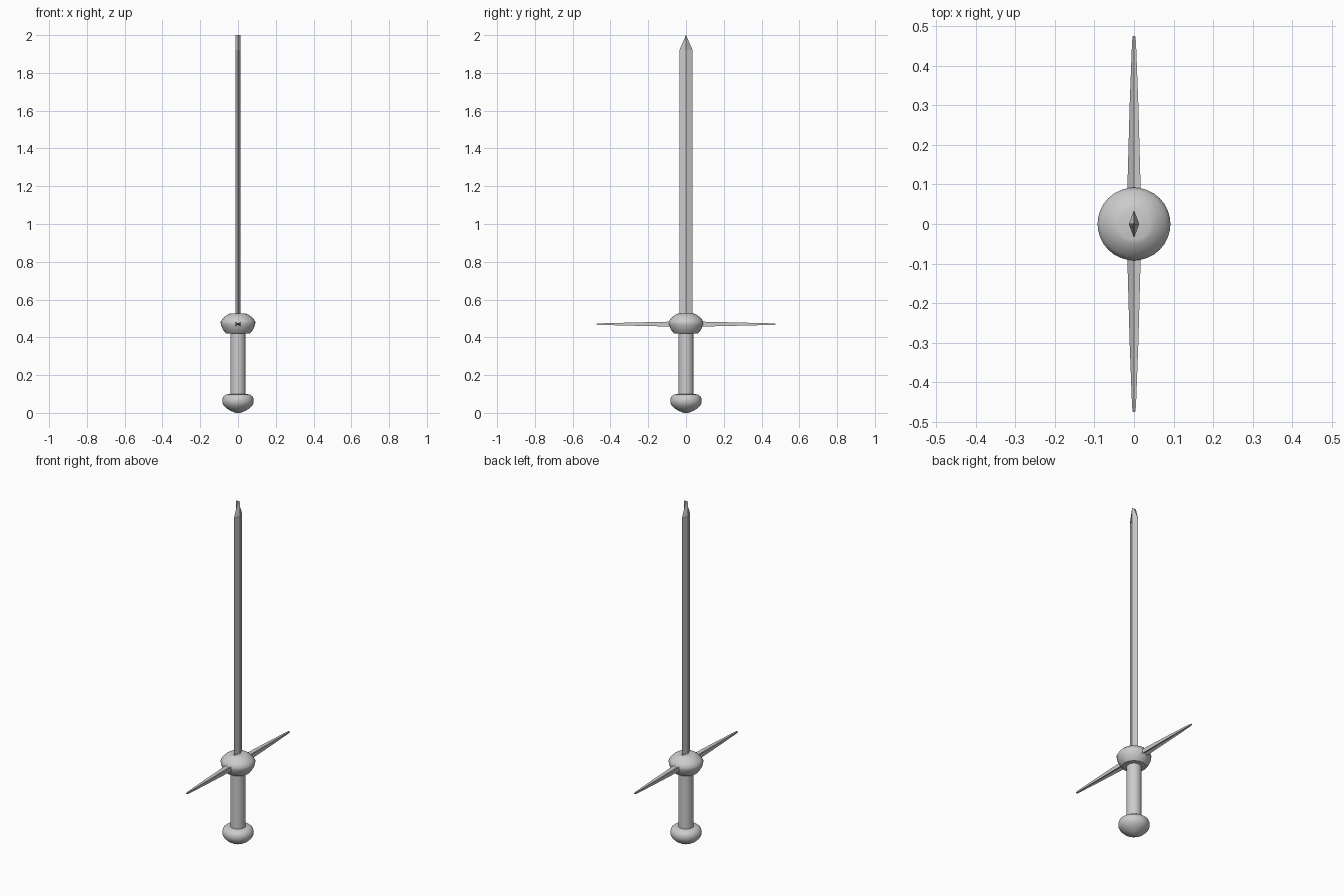
import bpy, bmesh, math

if "Cube" in bpy.data.objects:
    bpy.data.objects.remove(bpy.data.objects["Cube"])


def finish(name, bm, smooth):
    bmesh.ops.recalc_face_normals(bm, faces=bm.faces[:])
    mesh = bpy.data.meshes.new(name)
    bm.to_mesh(mesh)
    bm.free()
    obj = bpy.data.objects.new(name, mesh)
    bpy.context.collection.objects.link(obj)
    if smooth:
        bpy.ops.object.select_all(action='DESELECT')
        obj.select_set(True)
        bpy.context.view_layer.objects.active = obj
        bpy.ops.object.shade_smooth_by_angle(angle=math.radians(35))
    return obj


def loft(name, rings, smooth=False):
    """Skin a list of equal-length point rings and cap both ends."""
    bm = bmesh.new()
    loops = [[bm.verts.new(p) for p in ring] for ring in rings]
    n = len(loops[0])
    for a, b in zip(loops, loops[1:]):
        for i in range(n):
            j = (i + 1) % n
            bm.faces.new((a[i], a[j], b[j], b[i]))
    bm.faces.new(loops[0])
    bm.faces.new(loops[-1])
    bmesh.ops.remove_doubles(bm, verts=bm.verts[:], dist=1e-5)
    return finish(name, bm, smooth)


def lathe(name, profile, sides=32):
    rings = [[(r * math.cos(math.tau * i / sides), r * math.sin(math.tau * i / sides), z)
              for i in range(sides)] for r, z in profile]
    return loft(name, rings, True)


# Turned handle parts, given as (radius, height)
lathe("pommel", [(0.012, 0.0), (0.035, 0.009), (0.058, 0.022), (0.075, 0.039), (0.083, 0.055),
                 (0.083, 0.071), (0.078, 0.086), (0.064, 0.097), (0.045, 0.1)])
lathe("grip", [(0.04, 0.09), (0.04, 0.43)])
lathe("guard_hub", [(0.045, 0.419), (0.064, 0.421), (0.074, 0.432), (0.085, 0.452), (0.091, 0.468),
                    (0.092, 0.482), (0.083, 0.497), (0.066, 0.513), (0.05, 0.523), (0.04, 0.526)])


# Tapered cross guard with a shallow groove above and below
def guard_ring(y, w, h, z=0.47):
    return [(-w, y, z - h), (0, y, z - h * 0.35), (w, y, z - h),
            (w, y, z + h), (0, y, z + h * 0.35), (-w, y, z + h)]


half = [(0.475, 0.003, 0.003), (0.46, 0.005, 0.004), (0.3, 0.011, 0.008), (0.08, 0.017, 0.013)]
loft("cross_guard", [guard_ring(-y, w, h) for y, w, h in half]
     + [guard_ring(y, w, h) for y, w, h in reversed(half)])

# Diamond blade: edges taper to the tip while the ridge keeps its thickness
loft("blade", [[(0.013, 0, z_ridge), (0, w, z), (-0.013, 0, z_ridge), (0, -w, z)]
               for w, z, z_ridge in ((0.035, 0.5, 0.5), (0.035, 1.92, 1.92), (0.0005, 2.0, 2.0))])
